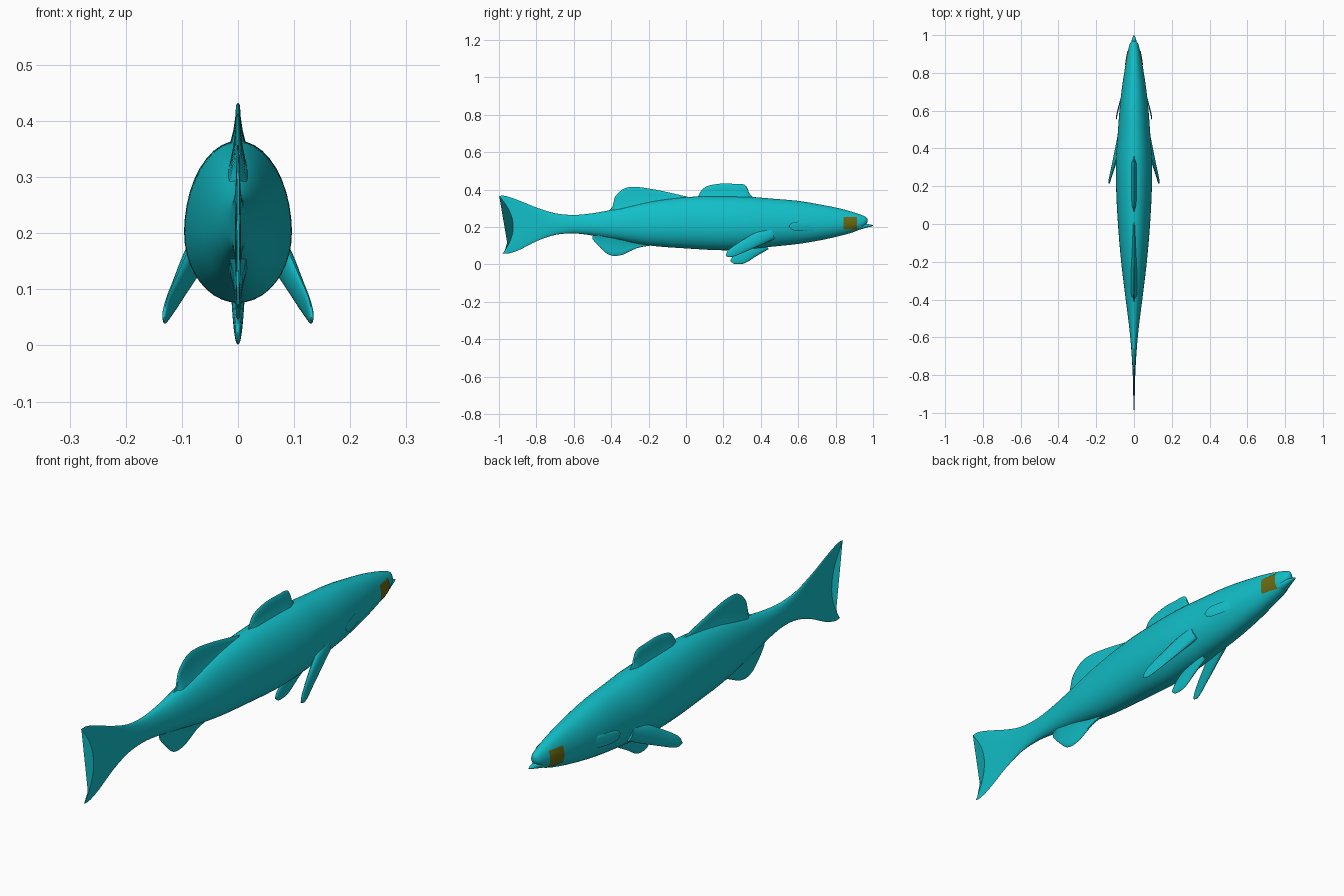
import bpy, bmesh, math
from mathutils import Vector

if "Cube" in bpy.data.objects:
    bpy.data.objects.remove(bpy.data.objects["Cube"])


def material(name, rgb):
    m = bpy.data.materials.new(name)
    m.diffuse_color = (*rgb, 1)
    m.use_nodes = True
    m.node_tree.nodes["Principled BSDF"].inputs["Base Color"].default_value = m.diffuse_color
    return m


TEAL = material("teal", (0.006, 0.52, 0.58))
OLIVE = material("olive", (0.15, 0.14, 0.006))


def sample(keys, x):
    """Smooth interpolation through rows of (position, values...), ascending."""
    x = min(max(x, keys[0][0]), keys[-1][0])
    i = max(j for j in range(len(keys) - 1) if keys[j][0] <= x)
    a, b = keys[i], keys[i + 1]
    h = b[0] - a[0]
    t = (x - a[0]) / h

    def slope(j, k):
        lo, hi = keys[max(j - 1, 0)], keys[min(j + 1, len(keys) - 1)]
        return (hi[k] - lo[k]) / (hi[0] - lo[0])

    return [(2*t**3 - 3*t*t + 1) * a[k] + (t**3 - 2*t*t + t) * h * slope(i, k)
            + (3*t*t - 2*t**3) * b[k] + (t**3 - t*t) * h * slope(i + 1, k)
            for k in range(1, len(a))]


def loft(name, rings, mat=TEAL, closed=True):
    """Skin a list of equal-length rings; closed rings also get end caps."""
    bm = bmesh.new()
    rows = [[bm.verts.new(p) for p in r] for r in rings]
    n = len(rows[0])
    for r, s in zip(rows, rows[1:]):
        for i in range(n if closed else n - 1):
            j = (i + 1) % n
            bm.faces.new((r[i], r[j], s[j], s[i]))
    if closed:
        bm.faces.new(rows[0])
        bm.faces.new(rows[-1])
        bmesh.ops.recalc_face_normals(bm, faces=bm.faces)
    me = bpy.data.meshes.new(name)
    bm.to_mesh(me)
    bm.free()
    me.materials.append(mat)
    ob = bpy.data.objects.new(name, me)
    bpy.context.collection.objects.link(ob)
    bpy.context.view_layer.objects.active = ob
    ob.select_set(True)
    bpy.ops.object.shade_smooth_by_angle(angle=math.radians(50))
    ob.select_set(False)
    return ob


# Body and tail: y, belly z, back z, half width
BODY = [(-1.0, .060, .366, .003), (-.97, .058, .368, .004), (-.9, .078, .345, .005),
        (-.8, .125, .305, .007), (-.7, .158, .274, .012), (-.6, .166, .265, .020),
        (-.5, .155, .274, .031), (-.4, .138, .292, .044), (-.2, .102, .335, .068),
        (0, .086, .360, .085), (.2, .076, .365, .095), (.35, .083, .361, .095),
        (.45, .094, .353, .088), (.6, .110, .340, .077), (.72, .130, .320, .064),
        (.82, .152, .300, .049), (.9, .175, .278, .036), (.945, .197, .262, .025),
        (.962, .212, .254, .017), (.97, .226, .245, .006)]
WIDEST = .43


def body_ring(y, n=40):
    zb, zt, w = sample(BODY, y)
    mid = zb + WIDEST * (zt - zb)
    tail = max(0, (-.7 - y) / .3) ** 2          # sweeps the forked rear edge
    ring = []
    for i in range(n):
        a = 2 * math.pi * i / n
        c = math.cos(a)
        z = mid + c * ((zt - mid) if c > 0 else (mid - zb))
        v = (z - zb) / (zt - zb)
        shift = tail * (.066 * (1 - (2 * v - 1) ** 2) + .02 * (1 - v))
        ring.append((w * math.sin(a), y + shift, z))
    return ring


def body_half_width(y, z):
    zb, zt, w = sample(BODY, y)
    mid = zb + WIDEST * (zt - zb)
    u = (z - mid) / ((zt - mid) if z > mid else (mid - zb))
    return w * math.sqrt(max(0, 1 - u * u))


loft("body", [body_ring(-1 + 1.94 * i / 110) for i in range(111)]
     + [body_ring(y) for y in (.95, .957, .962, .966, .97)])


# Upright fins flare where they meet the body: y, root z, edge z
def upright_fin(name, keys, flare, steps=40):
    rings = []
    y0, y1 = keys[0][0], keys[-1][0]
    for i in range(steps + 1):
        y = y0 + (y1 - y0) * i / steps
        root, edge = sample(keys, y)
        end = min(1, 8 * min(i, steps - i) / steps + .15)
        side = [((.0035 + flare * (1 - u) ** 2) * end, y, root + (edge - root) * u)
                for u in (0, .2, .4, .6, .8, .96)]
        rings.append(side + [(0, y, edge)] + [(-x, a, z) for x, a, z in reversed(side)])
    loft(name, rings)


upright_fin("front_dorsal_fin", [(.06, .31, .352), (.075, .31, .385), (.1, .31, .412),
            (.14, .31, .426), (.2, .31, .433), (.26, .31, .431), (.305, .31, .429),
            (.325, .31, .415), (.34, .31, .378), (.37, .31, .352)], .030)
upright_fin("rear_dorsal_fin", [(-.43, .25, .280), (-.395, .25, .305), (-.385, .25, .350),
            (-.36, .25, .385), (-.32, .255, .410), (-.26, .27, .414), (-.18, .28, .403),
            (-.1, .29, .387), (0, .31, .364), (.06, .31, .350)], .028)
upright_fin("anal_fin", [(-.5, .150, .135), (-.48, .17, .112), (-.45, .17, .082),
            (-.42, .17, .056), (-.385, .16, .046), (-.34, .15, .052), (-.3, .15, .070),
            (-.26, .14, .088), (-.18, .13, .103)], .018)


# Paddle fins: path position, centre x, y, z, half breadth, half thickness
def paddle(name, keys, side=1, steps=24, n=16):
    rings = []
    for i in range(steps + 1):
        s = keys[-1][0] * (1 - (1 - i / steps) ** 1.5)
        x, y, z, hw, ht = sample(keys, s)
        p, q = sample(keys, s - .05), sample(keys, s + .05)
        d = Vector((q[0] - p[0], q[1] - p[1], q[2] - p[2])).normalized()
        broad = Vector((0, d.z, -d.y)).normalized()
        flat = d.cross(broad)
        ring = []
        for k in range(n):
            a = 2 * math.pi * k / n
            v = Vector((x, y, z)) + broad * hw * math.cos(a) + flat * ht * math.sin(a)
            ring.append((v.x * side, v.y, v.z))
        rings.append(ring)
    loft(name, rings)


PECTORAL = [(0, .070, .46, .168, .034, .018), (1, .090, .38, .134, .036, .014),
            (2, .111, .30, .093, .030, .009), (2.6, .125, .25, .066, .024, .006),
            (2.85, .130, .227, .053, .016, .005), (3, .132, .214, .047, .003, .002)]
GILL = [(0, .050, .73, .205, .020, .003), (1, .070, .66, .205, .024, .003),
        (2, .088, .59, .204, .024, .003), (2.3, .093, .565, .204, .017, .003),
        (2.45, .094, .552, .204, .003, .002)]
for label, side in (("right", 1), ("left", -1)):
    paddle(label + "_pectoral_fin", PECTORAL, side)
    paddle(label + "_gill_flap", GILL, side)
    # Square eye patch laid over the head
    grid = []
    for i in range(9):
        y = .843 + .072 * (i if side > 0 else 8 - i) / 8
        grid.append([(side * (body_half_width(y, z) + .0025), y, z)
                     for z in (.187 + .068 * j / 8 for j in range(9))])
    loft(label + "_eye", grid, OLIVE, closed=False)

paddle("pelvic_fin", [(0, 0, .43, .105, .026, .012), (1, 0, .36, .070, .030, .011),
       (2, 0, .30, .040, .036, .008), (2.5, 0, .268, .027, .027, .006),
       (2.75, 0, .25, .022, .017, .005), (2.9, 0, .238, .020, .003, .002)])

# Lower jaw juts past the upper lip
paddle("lower_jaw", [(0, 0, .88, .198, .024, .030), (1, 0, .93, .202, .015, .023),
       (2, 0, .965, .207, .010, .014), (2.7, 0, .99, .208, .005, .007),
       (3, 0, 1.0, .209, .001, .002)])
